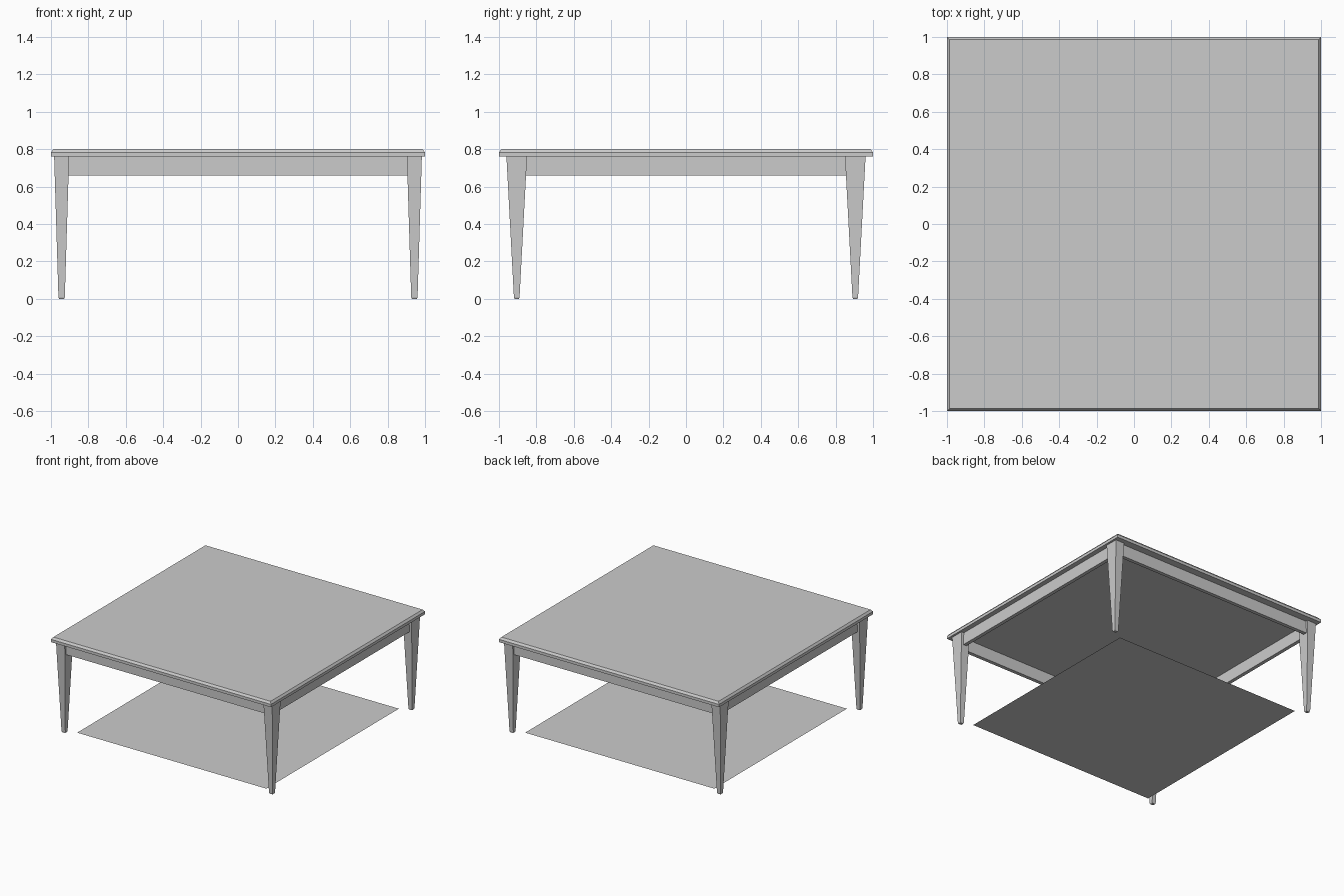
import bpy, bmesh

if "Cube" in bpy.data.objects:
    bpy.data.objects.remove(bpy.data.objects["Cube"])


def make_object(name, bm):
    bmesh.ops.recalc_face_normals(bm, faces=bm.faces)
    mesh = bpy.data.meshes.new(name)
    bm.to_mesh(mesh)
    bm.free()
    obj = bpy.data.objects.new(name, mesh)
    bpy.context.collection.objects.link(obj)
    return obj


def stack(name, cx, cy, sections):
    """Solid lofted through rectangles given as (half x, half y, z)."""
    bm = bmesh.new()
    rings = [[bm.verts.new((cx + sx * hx, cy + sy * hy, z))
              for sx, sy in ((-1, -1), (1, -1), (1, 1), (-1, 1))]
             for hx, hy, z in sections]
    for a, b in zip(rings, rings[1:]):
        for i in range(4):
            j = (i + 1) % 4
            bm.faces.new((a[i], a[j], b[j], b[i]))
    bm.faces.new(rings[0])
    bm.faces.new(rings[-1])
    return make_object(name, bm)


# Square top with a chamfered upper edge
stack("table_top", 0, 0, [(1, 1, 0.76), (1, 1, 0.783), (0.987, 0.987, 0.80)])

# Tapered legs with slightly chamfered feet
for x_name, sx in (("left", -1), ("right", 1)):
    for y_name, sy in (("front", -1), ("back", 1)):
        stack(f"{y_name}_{x_name}_leg", sx * 0.943, sy * 0.905,
              [(0.013, 0.011, 0), (0.017, 0.015, 0.008), (0.04, 0.055, 0.76)])

# Apron rails between the legs
for side, s in (("front", -1), ("back", 1)):
    stack(f"{side}_apron", 0, s * 0.925, [(0.93, 0.015, 0.66), (0.93, 0.015, 0.76)])
for side, s in (("left", -1), ("right", 1)):
    stack(f"{side}_apron", s * 0.945, 0, [(0.015, 0.90, 0.66), (0.015, 0.90, 0.76)])

# Thin sheet on the floor beneath the table
bm = bmesh.new()
bmesh.ops.create_grid(bm, x_segments=1, y_segments=1, size=0.86)
make_object("floor_sheet", bm)
